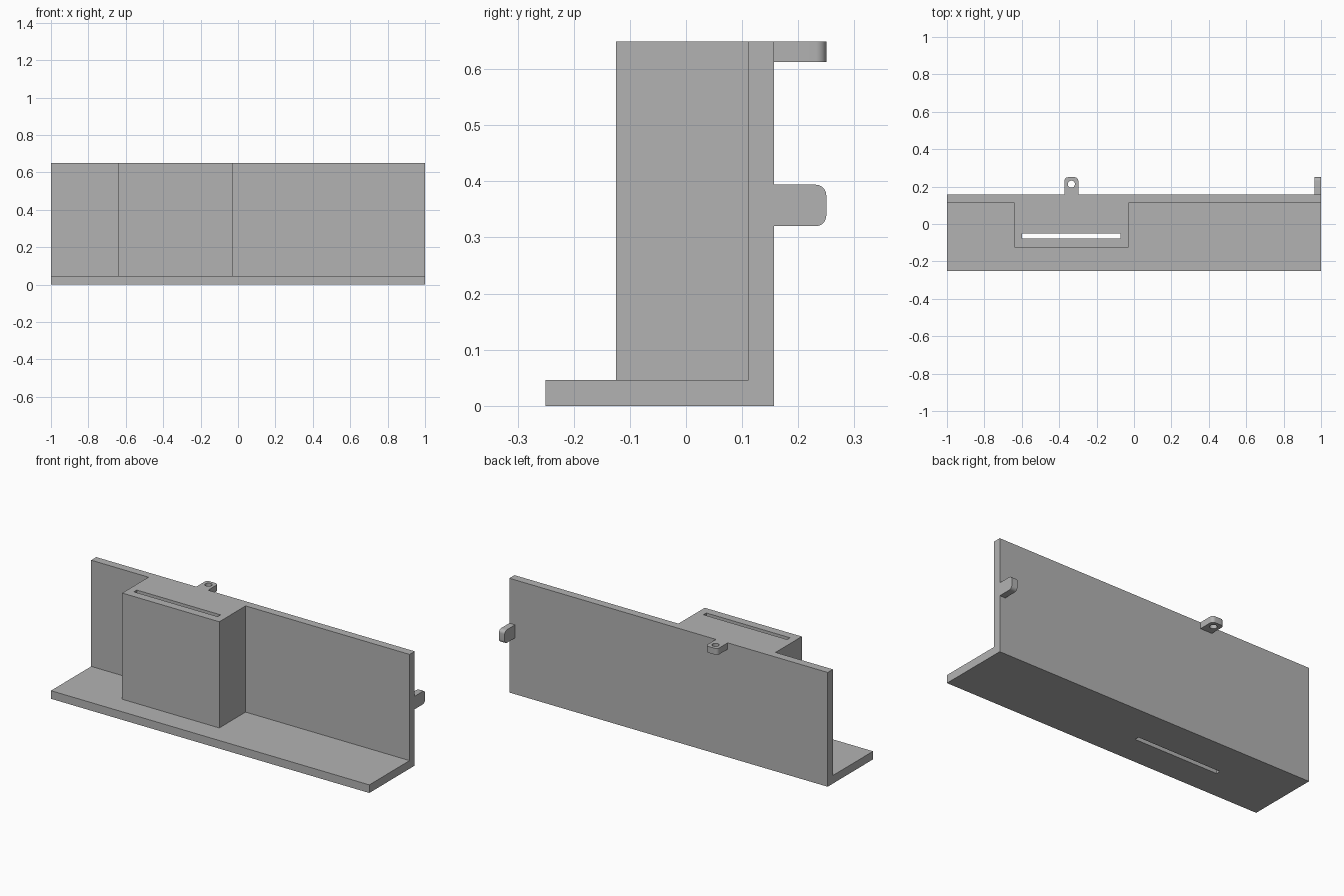
import bpy, bmesh, math
from mathutils import Matrix

cube = bpy.data.objects.get("Cube")
if cube:
    bpy.data.objects.remove(cube, do_unlink=True)

grey = bpy.data.materials.new("plain grey")
grey.use_nodes = True
colour = (0.45, 0.45, 0.45, 1)
grey.diffuse_color = colour
grey.node_tree.nodes["Principled BSDF"].inputs["Base Color"].default_value = colour

FRONT, WALL, BACK, TAB_END = -0.25, 0.111, 0.157, 0.25
BASE_TOP, TOP = 0.046, 0.649
BLOCK_X = (-0.64, -0.03)
HOLE_Y, HOLE_R, TAB_HALF, TAB_THICK = 0.213, 0.019, 0.037, 0.036


def prism(name, points, depth, matrix=Matrix()):
    """Extrude a flat outline along local z, then place it."""
    bm = bmesh.new()
    face = bm.faces.new([bm.verts.new((x, y, 0)) for x, y in points])
    ext = bmesh.ops.extrude_face_region(bm, geom=[face])["geom"]
    bmesh.ops.translate(bm, vec=(0, 0, depth),
                        verts=[v for v in ext if isinstance(v, bmesh.types.BMVert)])
    bm.transform(matrix)
    bmesh.ops.recalc_face_normals(bm, faces=bm.faces)
    mesh = bpy.data.meshes.new(name)
    bm.to_mesh(mesh)
    bm.free()
    mesh.materials.append(grey)
    obj = bpy.data.objects.new(name, mesh)
    bpy.context.collection.objects.link(obj)
    return obj


def box(name, x, y, z):
    outline = [(x[0], y[0]), (x[1], y[0]), (x[1], y[1]), (x[0], y[1])]
    return prism(name, outline, z[1] - z[0], Matrix.Translation((0, 0, z[0])))


def arc(cx, cy, r, start, end, steps):
    angles = [math.radians(start + (end - start) * i / steps) for i in range(steps + 1)]
    return [(cx + r * math.cos(a), cy + r * math.sin(a)) for a in angles]


def combine(target, other, operation):
    mod = target.modifiers.new(operation.lower(), "BOOLEAN")
    mod.operation, mod.solver, mod.object = operation, "EXACT", other
    bpy.context.view_layer.objects.active = target
    bpy.ops.object.modifier_apply(modifier=mod.name)
    bpy.data.objects.remove(other, do_unlink=True)


def tab(name, matrix):
    """Mounting lug with rounded outer corners and a round hole."""
    r = HOLE_R
    outline = [(-TAB_HALF, WALL + 0.02), (TAB_HALF, WALL + 0.02)]
    outline += arc(TAB_HALF - r, TAB_END - r, r, 0, 90, 8)
    outline += arc(r - TAB_HALF, TAB_END - r, r, 90, 180, 8)
    lug = prism(name, outline, TAB_THICK, matrix)
    hole = prism("hole_cutter", arc(0, HOLE_Y, HOLE_R, 0, 360, 32)[:-1], 3 * TAB_THICK,
                 matrix @ Matrix.Translation((0, 0, -TAB_THICK)))
    combine(lug, hole, "DIFFERENCE")
    return lug


# L-shaped base and back wall, extruded along x (local x, y, z -> world y, z, x)
along_x = Matrix(((0, 0, 1, -1), (1, 0, 0, 0), (0, 1, 0, 0), (0, 0, 0, 1)))
profile = [(FRONT, 0), (BACK, 0), (BACK, TOP), (WALL, TOP), (WALL, BASE_TOP), (FRONT, BASE_TOP)]
bracket = prism("bracket_body", profile, 2, along_x)

# Upright block joined to the base and wall
combine(bracket, box("block", BLOCK_X, (-0.125, WALL + 0.02), (0.02, TOP)), "UNION")

# Rear lugs: one flat at the top, one upright at the left end
top_tab = tab("top_tab", Matrix.Translation((sum(BLOCK_X) / 2, 0, TOP - TAB_THICK)))
upright = Matrix(((0, 0, 1, 1 - TAB_THICK), (0, 1, 0, 0), (1, 0, 0, 0.357), (0, 0, 0, 1)))
end_tab = tab("end_tab", upright)
for lug in (top_tab, end_tab):
    combine(bracket, lug, "UNION")

# Slot running right through the block and base
slot = box("slot_cutter", (-0.599, -0.073), (-0.078, -0.052), (-0.1, TOP + 0.1))
combine(bracket, slot, "DIFFERENCE")

bpy.ops.object.select_all(action="DESELECT")
bracket.select_set(True)
bpy.context.view_layer.objects.active = bracket
bpy.ops.object.shade_smooth_by_angle(angle=math.radians(30))
